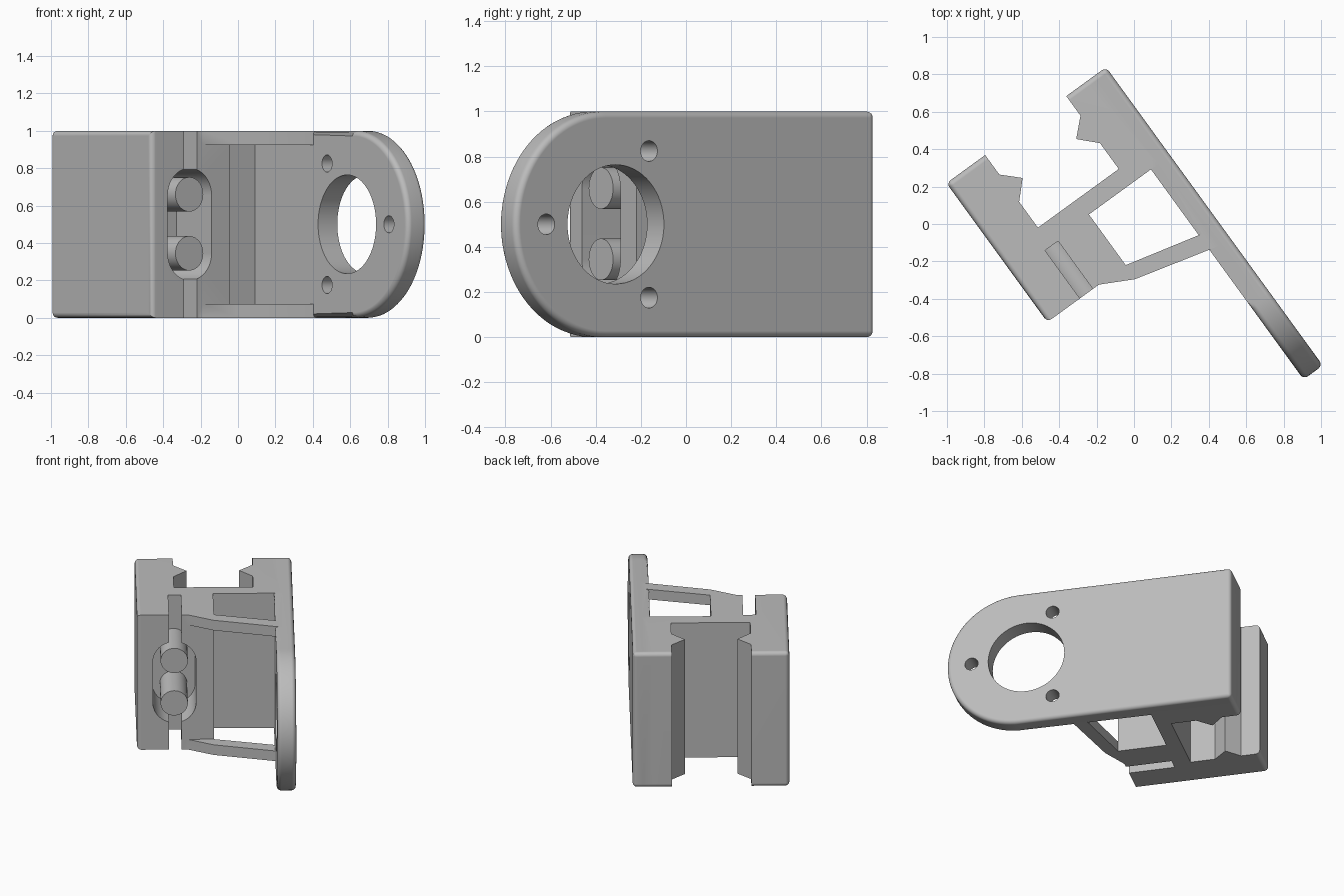
import bpy, bmesh, math

if "Cube" in bpy.data.objects:
    bpy.data.objects.remove(bpy.data.objects["Cube"])

TURN = math.radians(-54)      # whole bracket is turned in plan
OUT, INN = 0.372, 0.245       # plate outer and inner faces
BACK, TIP, SIDE = -0.766, 1.205, -0.683
END = 0.152                   # front end of the clamp block
FILLET = 0.028

grey = bpy.data.materials.new("mid_grey")
grey.diffuse_color = (0.5, 0.5, 0.5, 1)
grey.use_nodes = True
grey.node_tree.nodes["Principled BSDF"].inputs["Base Color"].default_value = grey.diffuse_color


def prism(name, pts, lo, hi, axis="z", fillet=None):
    """Extrude a 2D outline along one axis, rounding edges picked by a rule."""
    place = {"z": lambda p, t: (p[0], p[1], t),
             "y": lambda p, t: (p[0], t, p[1]),
             "x": lambda p, t: (t, p[0], p[1])}[axis]
    bm = bmesh.new()
    a = [bm.verts.new(place(p, lo)) for p in pts]
    b = [bm.verts.new(place(p, hi)) for p in pts]
    bm.faces.new(a)
    bm.faces.new(b[::-1])
    for i in range(len(pts)):
        j = (i + 1) % len(pts)
        bm.faces.new((a[i], b[i], b[j], a[j]))
    bmesh.ops.recalc_face_normals(bm, faces=bm.faces)
    if fillet:
        edges = [e for e in bm.edges if fillet(e.verts[0].co, e.verts[1].co)]
        bmesh.ops.bevel(bm, geom=edges, offset=FILLET, segments=4,
                        profile=0.5, affect="EDGES", clamp_overlap=True)
    me = bpy.data.meshes.new(name)
    bm.to_mesh(me)
    bm.free()
    me.materials.append(grey)
    ob = bpy.data.objects.new(name, me)
    bpy.context.collection.objects.link(ob)
    return ob


def boolean(target, other, op="DIFFERENCE"):
    mod = target.modifiers.new("cut", "BOOLEAN")
    mod.operation, mod.solver, mod.object = op, "EXACT", other
    bpy.context.view_layer.objects.active = target
    bpy.ops.object.modifier_apply(modifier=mod.name)
    bpy.data.objects.remove(other, do_unlink=True)


def arc(cx, cy, r, start, stop, n):
    return [(cx + r * math.cos(start + (stop - start) * i / n),
             cy + r * math.sin(start + (stop - start) * i / n)) for i in range(n + 1)]


def circle(cx, cy, r, n):
    return arc(cx, cy, r, 0, 2 * math.pi, n)[:-1]


def near(value, *vals):
    return all(abs(v - value) < 1e-4 for v in vals)


# Clamp block: dovetail jaws at the back, slit at the front, tapering strut
block_outline = [
    (BACK, 0.30), (BACK, 0.109), (-0.637, 0.109), (-0.549, 0.017), (-0.457, 0.107),
    (-0.286, 0.107), (-0.286, -0.427), (-0.457, -0.427), (-0.549, -0.337),
    (-0.637, -0.427), (BACK, -0.427), (BACK, SIDE), (END, SIDE), (END, -0.468),
    (-0.165, -0.468), (-0.165, -0.382), (END, -0.382), (END, -0.342),
    (0.242, -0.169), (0.348, INN), (0.362, 0.30)]


def block_fillet(p, q):
    on_side = near(SIDE, p.y, q.y)
    back_rim = near(BACK, p.x, q.x) and near(p.z, q.z)
    return on_side or back_rim


bracket = prism("bracket", block_outline, 0, 1, "z", block_fillet)

# Through window, and the gap that leaves a thin strut at top and bottom
boolean(bracket, prism("window_cut", [(-0.183, -0.165), (END, -0.165),
                                      (0.27, 0.32), (-0.183, 0.32)], -0.1, 1.1))
boolean(bracket, prism("strut_gap", [(END, -0.342), (0.5, -0.342),
                                     (0.5, 0.32), (END, 0.32)], 0.075, 0.925))

# Slotted pocket in the front end of the block
pocket = (arc(-0.43, 0.655, 0.145, 0, math.pi, 20)
          + arc(-0.43, 0.345, 0.145, math.pi, 2 * math.pi, 20))
boolean(bracket, prism("pocket_cut", pocket, -0.165, 0.3, "x"))

# Mounting plate with a round end
plate_outline = ([(BACK, 1), (BACK, 0)]
                 + arc(TIP - 0.5, 0.5, 0.5, -math.pi / 2, math.pi / 2, 48))


def plate_fillet(p, q):
    outer = near(OUT, p.y, q.y)
    round_rim = near(INN, p.y, q.y) and min(p.x, q.x) > TIP - 0.501
    back_rim = near(BACK, p.x, q.x) and near(p.z, q.z)
    return outer or round_rim or back_rim


plate = prism("plate", plate_outline, INN, OUT, "y", plate_fillet)

# Large bore and three screw holes
boolean(plate, prism("bore_cut", circle(0.655, 0.5, 0.264, 64), 0, 0.6, "y"))
for k in range(3):
    ang = k * 2 * math.pi / 3
    hole = circle(0.66 + 0.375 * math.cos(ang), 0.5 + 0.375 * math.sin(ang), 0.046, 24)
    boolean(plate, prism("screw_hole_cut", hole, 0, 0.6, "y"))
boolean(bracket, plate, "UNION")

# Two pegs inside the pocket
pegs = [prism(n, circle(-0.432, z, 0.092, 40), -0.2, END, "x")
        for n, z in (("lower_peg", 0.345), ("upper_peg", 0.66))]

# Turn everything into place and smooth the rounded parts
for ob in [bracket] + pegs:
    ob.rotation_euler.z = TURN
    bpy.ops.object.select_all(action="DESELECT")
    ob.select_set(True)
    bpy.context.view_layer.objects.active = ob
    bpy.ops.object.shade_smooth_by_angle(angle=math.radians(30))
    weighted = ob.modifiers.new("even_normals", "WEIGHTED_NORMAL")
    weighted.keep_sharp = True
